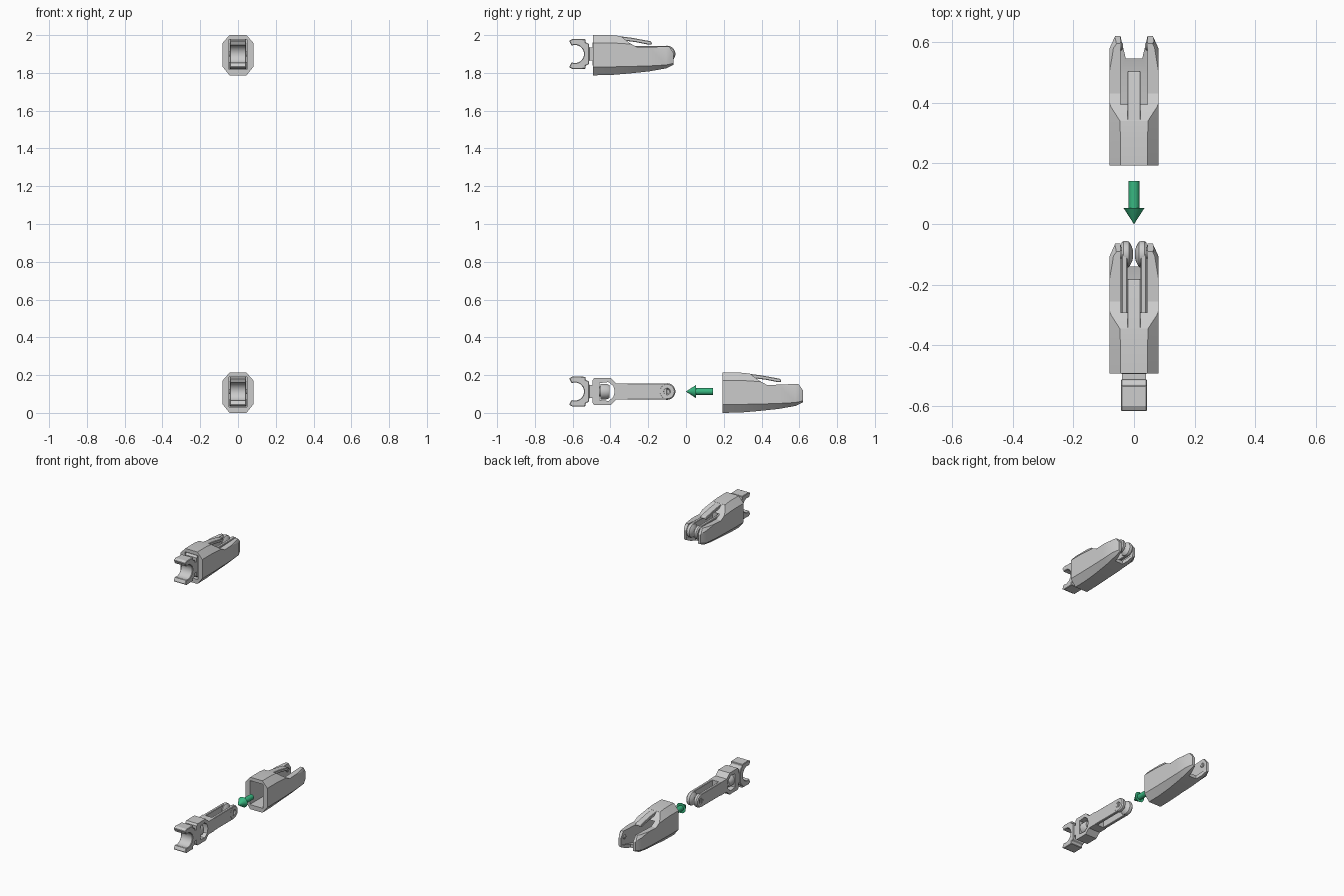
import bpy, bmesh
from math import cos, sin, pi, radians
from mathutils import Vector

if "Cube" in bpy.data.objects:
    bpy.data.objects.remove(bpy.data.objects["Cube"])

ZC = 0.113                      # height of the central axis
ASSEMBLED = (0, -0.685, 1.787)  # shell move for the assembled copy
LIFT = (0, 0, 1.787)


def new_obj(name, bm, bevel=0):
    bmesh.ops.recalc_face_normals(bm, faces=bm.faces)
    if bevel:
        sharp = [e for e in bm.edges if len(e.link_faces) == 2 and e.calc_face_angle() > 0.6]
        bmesh.ops.bevel(bm, geom=sharp, offset=bevel, segments=1, affect='EDGES')
    me = bpy.data.meshes.new(name)
    bm.to_mesh(me)
    bm.free()
    me.shade_smooth()
    me.set_sharp_from_angle(angle=radians(30))
    ob = bpy.data.objects.new(name, me)
    bpy.context.collection.objects.link(ob)
    return ob


def loft(name, rings, bevel=0):
    bm = bmesh.new()
    vs = [[bm.verts.new(p) for p in r] for r in rings]
    n = len(vs[0])
    for a, b in zip(vs, vs[1:]):
        for i in range(n):
            bm.faces.new((a[i], a[(i + 1) % n], b[(i + 1) % n], b[i]))
    bm.faces.new(vs[0])
    bm.faces.new(vs[-1])
    return new_obj(name, bm, bevel)


def prism(name, yz, x0, x1, bevel=0):
    return loft(name, [[(x, y, z) for y, z in yz] for x in (x0, x1)], bevel)


def mirrored(upper):
    """Close a (y, z offset) half profile by reflecting it in the axis."""
    return [(y, ZC + z) for y, z in upper] + [(y, ZC - z) for y, z in reversed(upper) if z > 0]


def box(name, x, y0, y1, z0, z1, bevel=0):
    return prism(name, [(y0, z0), (y1, z0), (y1, z1), (y0, z1)], -x, x, bevel)


def revolve(name, profile, axis, y=0, side=1, n=28):
    """Solid of (axial, radius) points about the x or y axis."""
    rings = []
    for a, r in profile:
        ring = []
        for i in range(n):
            c, s = r * cos(2 * pi * i / n), r * sin(2 * pi * i / n)
            ring.append((side * a, y + c, ZC + s) if axis == 'x' else (c, a, ZC + s))
        rings.append(ring)
    return loft(name, rings)


def cut(ob, cutter):
    m = ob.modifiers.new("cut", 'BOOLEAN')
    m.operation, m.solver, m.object = 'DIFFERENCE', 'EXACT', cutter
    dg = bpy.context.evaluated_depsgraph_get()
    me = bpy.data.meshes.new_from_object(ob.evaluated_get(dg))
    ob.modifiers.clear()
    ob.data = me
    bpy.data.objects.remove(cutter)
    me.shade_smooth()
    me.set_sharp_from_angle(angle=radians(30))


def copies(objs, move):
    for ob in objs:
        c = bpy.data.objects.new("assembled_" + ob.name, ob.data)
        c.location = Vector(move)
        bpy.context.collection.objects.link(c)


# Shell: tapered octagonal sleeve (y, bottom, lower side, upper side, top, half width, corner)
rings = []
for y, b, lo, hi, t, w, c in [(.193, 0, .045, .172, .213, .081, .036),
                              (.29, .002, .045, .172, .213, .081, .036),
                              (.385, .010, .047, .166, .203, .081, .034),
                              (.49, .021, .05, .152, .185, .081, .028),
                              (.58, .037, .055, .138, .166, .080, .022),
                              (.62, .056, .064, .122, .15, .062, .008)]:
    half = [(w - c, b), (w, lo), (w, hi), (w - c, t)]
    rings.append([(x, y, z) for x, z in half] + [(-x, y, z) for x, z in reversed(half)])
shell = loft("shell", rings)
# lowered top at the fork, inner sleeve, channel, and V notch in the floor
cut(shell, prism("c", [(.34, .25), (.34, .207), (.385, .172), (.43, .147), (.595, .154),
                       (.622, .115), (.7, .1), (.7, .25)], -.2, .2))
cut(shell, box("c", .048, .1, .335, .03, .19))
cut(shell, prism("c", [(.32, .035), (.5, .042), (.6, .066), (.7, .09), (.7, .167), (.32, .167)], -.045, .045))
cut(shell, loft("c", [[(-.027, .545, z), (.027, .545, z), (.047, .63, z), (-.047, .63, z)] for z in (-.1, .3)]))

# Latch tongue over the channel
tongue = prism("latch_tongue", [(.325, .208), (.40, .1985), (.50, .180), (.505, .165),
                                (.49, .162), (.42, .176), (.325, .188)], -.022, .022, .003)
shell_parts = [shell, tongue]
for s in (-1, 1):
    shell_parts.append(revolve("pivot_stud", [(.05, .014), (.041, .014), (.037, .009)], 'x', .585, s, 16))

# Link: frame block with a window, then two fork arms ending in discs
block = prism("link_block", mirrored([(-.495, .06), (-.485, .072), (-.40, .072),
                                      (-.37, .043), (-.31, .043)]), -.042, .042)
cut(block, prism("c", mirrored([(-.457, .045), (-.41, .05), (-.385, .03), (-.377, 0)]), -.1, .1))
link_parts = [block]
for s in (-1, 1):
    link_parts.append(prism("fork_arm", mirrored([(-.32, .043), (-.10, .043)]), s * .022, s * .041, .003))
    link_parts.append(revolve("fork_disc", [(.003, .012), (.006, .022), (.012, .035), (.017, .042),
                                            (.024, .044), (.034, .044), (.0415, .038), (.0415, .018),
                                            (.033, .012)], 'x', -.10, s))

# Swivel neck held inside the block, and the C-shaped clip
link_parts.append(revolve("swivel_head", [(-.50, .027), (-.453, .027), (-.453, .041),
                                          (-.42, .041), (-.405, .034)], 'y'))
link_parts.append(box("clip_neck", .040, -.525, -.488, ZC - .034, ZC + .034))
arc = [(-.588 + .048 * cos(a), .048 * sin(a)) for a in [radians(112 - 14 * i) for i in range(9)]]
arc[-1] = (-.54, 0)
outer = [(-.512, .034), (-.514, .054), (-.532, .062), (-.532, .078), (-.60, .080), (-.618, .070)]
link_parts.append(prism("c_clip", [(y, ZC + z) for y, z in outer + arc]
                        + [(y, ZC - z) for y, z in reversed(outer + arc[:-1])], -.043, .043, .003))

# Assembled copies above
copies(shell_parts, ASSEMBLED)
copies(link_parts, LIFT)

# Green direction arrow between the loose parts
green = bpy.data.materials.new("green")
green.diffuse_color = (.04, .48, .22, 1)
green.use_nodes = True
green.node_tree.nodes["Principled BSDF"].inputs["Base Color"].default_value = green.diffuse_color
arrow = revolve("arrow", [(0, .0005), (.052, .034), (.052, .018), (.142, .018)], 'y')
arrow.data.materials.append(green)
